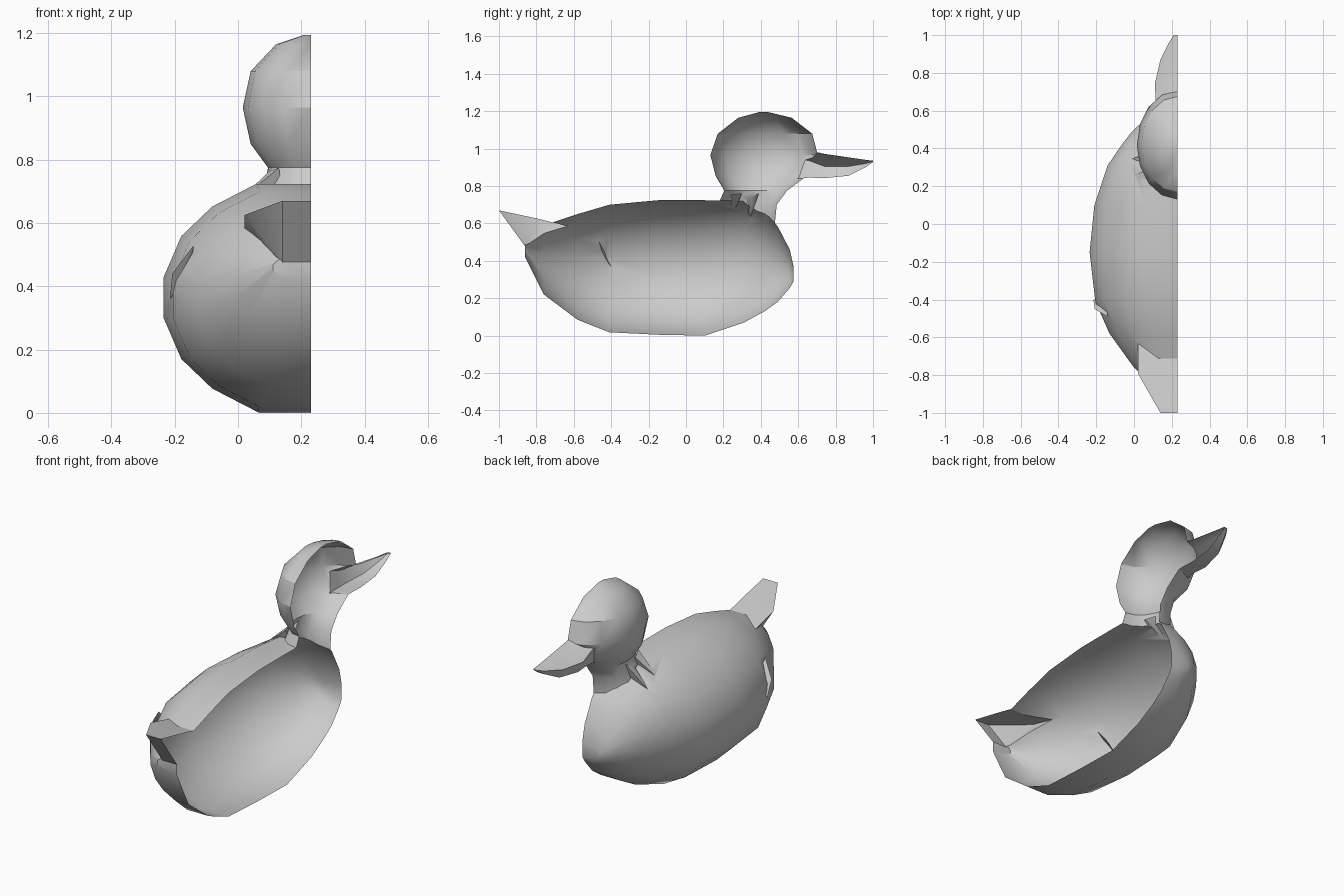
import bpy, bmesh, math

if "Cube" in bpy.data.objects:
    bpy.data.objects.remove(bpy.data.objects["Cube"])

CX = 0.23  # cut plane: the model is one half of a symmetric duck
QUARTER = [(1.0, .18), (.88, .54), (.67, .80), (.37, 1.0)]
RING = (QUARTER + [(-u, v) for u, v in QUARTER[::-1]]
        + [(-u, -v) for u, v in QUARTER] + [(u, -v) for u, v in QUARTER[::-1]])
CIRCLE = [(math.cos(a * math.pi / 8), math.sin(a * math.pi / 8)) for a in range(16)]


def finish(name, bm):
    bmesh.ops.recalc_face_normals(bm, faces=bm.faces)
    mesh = bpy.data.meshes.new(name)
    bm.to_mesh(mesh)
    bm.free()
    obj = bpy.data.objects.new(name, mesh)
    bpy.context.collection.objects.link(obj)
    return obj


def loft(name, rings):
    bm = bmesh.new()
    loops = [[bm.verts.new(p) for p in r] for r in rings]
    n = len(loops[0])
    for a, b in zip(loops, loops[1:]):
        for i in range(n):
            j = (i + 1) % n
            bm.faces.new((a[i], a[j], b[j], b[i]))
    bm.faces.new(loops[0])
    bm.faces.new(loops[-1])
    return finish(name, bm)


def hull(name, pts):
    bm = bmesh.new()
    for p in pts:
        bm.verts.new(p)
    res = bmesh.ops.convex_hull(bm, input=bm.verts)
    junk = [v for v in res["geom_interior"] if isinstance(v, bmesh.types.BMVert)]
    if junk:
        bmesh.ops.delete(bm, geom=junk, context='VERTS')
    return finish(name, bm)


# body: y, bottom, top, half width
stations = [(-.86, .42, .50, .12), (-.76, .22, .59, .23), (-.58, .085, .65, .36),
            (-.41, .018, .70, .435), (-.15, .005, .724, .465), (.10, 0, .724, .44),
            (.31, .07, .72, .37), (.42, .13, .66, .295), (.49, .18, .585, .24),
            (.555, .255, .46, .17), (.575, .29, .37, .11)]
duck = loft("duck_half_shell", [
    [(CX + u * w, y, (b + t) / 2 + v * (t - b) / 2) for u, v in RING]
    for y, b, t, w in stations])

# neck and head: z, back, front, half width
levels = [(.50, .12, .46, .18), (.60, .14, .475, .17), (.70, .17, .485, .15),
          (.775, .205, .54, .135), (.85, .16, .64, .19), (.965, .13, .705, .215),
          (1.08, .17, .675, .19), (1.165, .28, .565, .11), (1.195, .39, .44, .02)]
head = loft("head", [
    [(CX + c * w, (b + f) / 2 + s * (f - b) / 2, z) for c, s in CIRCLE]
    for z, b, f, w in levels])

# beak: y, bottom, side edge, top, half width
beak = loft("beak", [
    [(CX - w, y, e), (CX - w * .45, y, (e + 2 * t) / 3), (CX, y, t),
     (CX + w * .45, y, (e + 2 * t) / 3), (CX + w, y, e),
     (CX + w * .75, y, b), (CX - w * .75, y, b)]
    for y, b, e, t, w in [(.58, .84, .95, 1.0, .12), (.66, .845, .935, .99, .115),
                          (.74, .842, .905, .972, .12), (.87, .855, .905, .953, .09),
                          (.96, .90, .92, .94, .045), (1.0, .928, .931, .935, .02)]])

# tail
tail = hull("tail", [(CX + s * x, y, z) for s in (-1, 1) for x, y, z in
                     [(.21, -.63, .585), (.21, -.79, .625), (.09, -1, .67),
                      (.09, -.855, .47), (.02, -.6, .45)]])

# pleats around the neck base and the small wing tip
extras = [hull("neck_pleat", [(CX - .10, y, .775), (CX - .13, y + .07, .765),
                              (CX - .09, y + .04, .68), (CX - tip, y + .02, z)])
          for y, tip, z in [(.23, .25, .65), (.32, .25, .62)]]
extras.append(hull("wing_tip", [(-.14, -.49, .53), (-.208, -.45, .44),
                                (-.215, -.40, .36), (-.15, -.40, .44)]))

# merge the parts into one skin
for part in [head, beak, tail] + extras:
    mod = duck.modifiers.new("join", 'BOOLEAN')
    mod.operation, mod.solver, mod.object = 'UNION', 'EXACT', part
deps = bpy.context.evaluated_depsgraph_get()
merged = bpy.data.meshes.new_from_object(duck.evaluated_get(deps))
duck.modifiers.clear()
duck.data = merged
for part in [head, beak, tail] + extras:
    bpy.data.objects.remove(part)

# keep one open half
bm = bmesh.new()
bm.from_mesh(merged)
bmesh.ops.bisect_plane(bm, geom=bm.verts[:] + bm.edges[:] + bm.faces[:],
                       plane_co=(CX, 0, 0), plane_no=(1, 0, 0), clear_outer=True)
bm.to_mesh(merged)
bm.free()

grey = bpy.data.materials.new("light_grey")
grey.diffuse_color = (.6, .6, .6, 1)
grey.use_nodes = True
grey.node_tree.nodes["Principled BSDF"].inputs["Base Color"].default_value = grey.diffuse_color
merged.materials.clear()
merged.materials.append(grey)
bpy.context.view_layer.objects.active = duck
duck.select_set(True)
bpy.ops.object.shade_smooth_by_angle(angle=math.radians(32))
